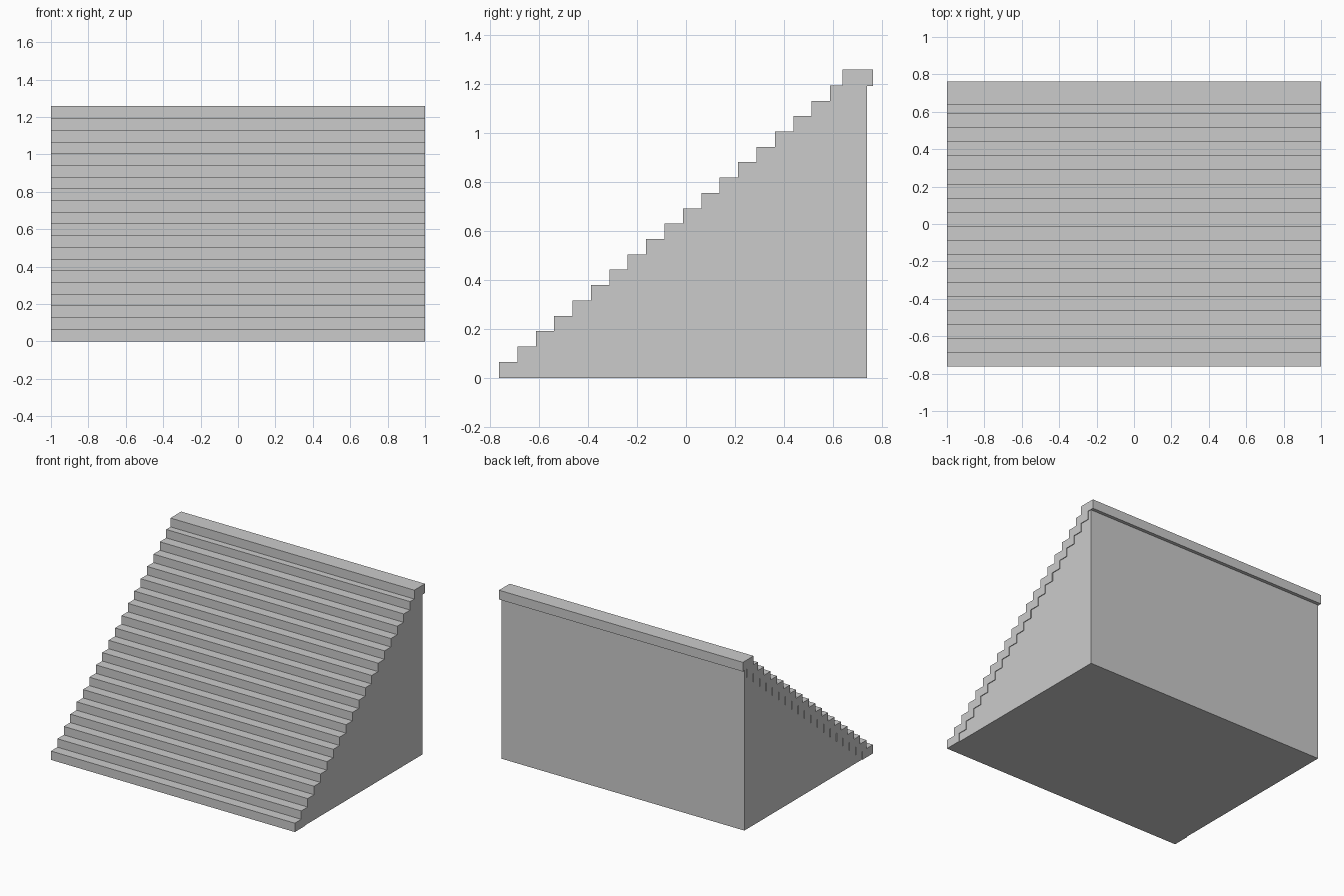
import bpy, bmesh
from mathutils import Vector

if "Cube" in bpy.data.objects:
    bpy.data.objects.remove(bpy.data.objects["Cube"])

STEPS = 20
RUN, RISE = 0.075, 0.0626
DEPTH, THICK = 0.125, 0.0655
FRONT = -0.7625


def make_object(name, bm):
    bmesh.ops.recalc_face_normals(bm, faces=bm.faces)
    mesh = bpy.data.meshes.new(name)
    bm.to_mesh(mesh)
    bm.free()
    obj = bpy.data.objects.new(name, mesh)
    bpy.context.collection.objects.link(obj)
    return obj


def tread(name, y, z, height):
    """Full-width block with its front bottom edge at (y, z)."""
    bm = bmesh.new()
    bmesh.ops.create_cube(bm, size=1)
    bmesh.ops.scale(bm, vec=(2, DEPTH, height), verts=bm.verts)
    bmesh.ops.translate(bm, vec=(0, y + DEPTH / 2, z + height / 2), verts=bm.verts)
    return make_object(name, bm)


# Overlapping step blocks
for i in range(STEPS - 1):
    tread(f"step_{i + 1:02d}", FRONT + i * RUN, i * RISE, THICK)

# Top landing slab, overhanging the back wall
tread("top_slab", -FRONT - DEPTH, (STEPS - 1) * RISE, 0.0685)

# Solid wedge under the steps, slightly narrower than the treads
HALF = 0.995
profile = [(-0.72, 0), (0.7375, 0), (0.7375, 1.2), (0.712, 1.2)]
bm = bmesh.new()
side = bm.faces.new([bm.verts.new((-HALF, y, z)) for y, z in profile])
ext = bmesh.ops.extrude_face_region(bm, geom=[side], use_keep_orig=True)
moved = [g for g in ext["geom"] if isinstance(g, bmesh.types.BMVert)]
bmesh.ops.translate(bm, vec=Vector((2 * HALF, 0, 0)), verts=moved)
make_object("stair_base", bm)
